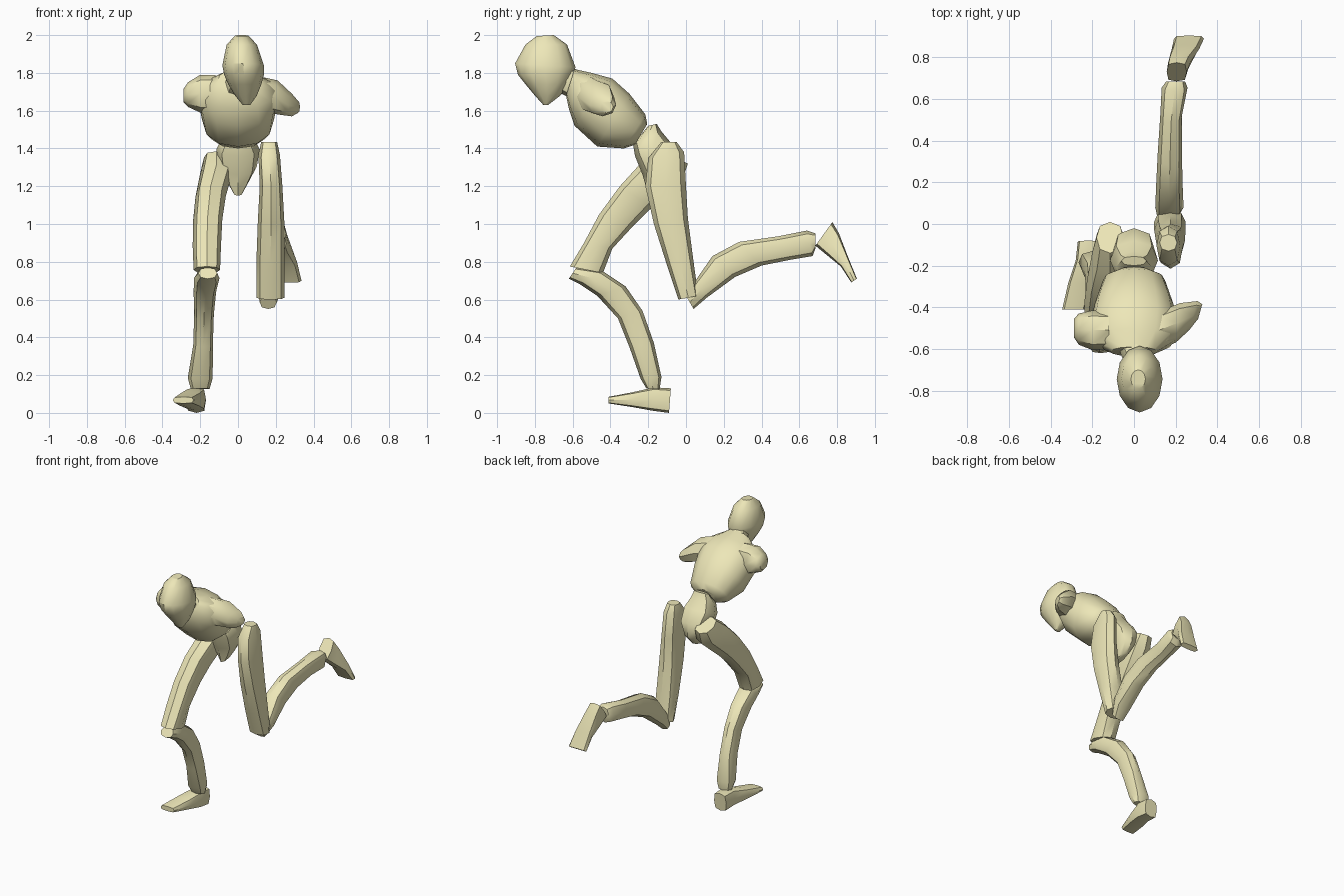
import bpy, bmesh, math
from mathutils import Vector

mat = bpy.data.materials.new("pale_yellow")
mat.diffuse_color = (0.85, 0.80, 0.48, 1)


def skin(name, rings, n=8, power=0.85, angle=40):
    """Loft through rings given as (centre, u, v); power < 1 makes sections squarer."""
    bm = bmesh.new()
    loops = []
    for c, u, v in rings:
        loop = []
        for i in range(n):
            a = 2 * math.pi * i / n
            s, t = [math.copysign(abs(k) ** power, k) if abs(k) > 1e-6 else 0
                    for k in (math.cos(a), math.sin(a))]
            loop.append(bm.verts.new(c + u * s + v * t))
        loops.append(loop)
    for a, b in zip(loops, loops[1:]):
        for i in range(n):
            j = (i + 1) % n
            bm.faces.new((a[i], a[j], b[j], b[i]))
    bm.faces.new(loops[0][::-1])
    bm.faces.new(loops[-1])
    bmesh.ops.recalc_face_normals(bm, faces=bm.faces)
    me = bpy.data.meshes.new(name)
    bm.to_mesh(me)
    bm.free()
    ob = bpy.data.objects.new(name, me)
    bpy.context.collection.objects.link(ob)
    me.materials.append(mat)
    bpy.ops.object.select_all(action='DESELECT')
    bpy.context.view_layer.objects.active = ob
    ob.select_set(True)
    bpy.ops.object.shade_smooth_by_angle(angle=math.radians(angle))
    return ob


def profile(name, rows, **kw):
    """Rows: front y, z / back y, z of the side outline, centre x, half width."""
    rings = []
    for y1, z1, y2, z2, x, w in rows:
        p, q = Vector((x, y1, z1)), Vector((x, y2, z2))
        rings.append(((p + q) / 2, (q - p) / 2, Vector((w, 0, 0))))
    return skin(name, rings, **kw)


def stub(name, rows):
    """Arm stump along x. Rows: x, y, z, half depth, half height, slant."""
    skin(name, [(Vector((x, y, z)), Vector((s, ry, 0)), Vector((0, 0, rz)))
                for x, y, z, ry, rz, s in rows], power=0.95)


# Head
profile("head", [
    (-.79, 1.995, -.70, 2.0, .02, .035), (-.85, 1.95, -.63, 1.95, .02, .08),
    (-.905, 1.85, -.585, 1.83, .027, .11), (-.89, 1.79, -.60, 1.79, .032, .105),
    (-.85, 1.74, -.625, 1.74, .036, .088), (-.80, 1.68, -.665, 1.68, .042, .058),
    (-.755, 1.63, -.73, 1.63, .045, .02)], n=12, power=1)

# Neck and chest
profile("neck", [
    (-.56, 1.64, -.50, 1.78, 0, .08), (-.66, 1.69, -.585, 1.82, .01, .075),
    (-.71, 1.74, -.64, 1.84, .02, .06)])
profile("chest", [
    (-.27, 1.42, -.205, 1.53, 0, .09), (-.33, 1.40, -.215, 1.58, 0, .15),
    (-.47, 1.41, -.30, 1.69, 0, .19), (-.59, 1.52, -.39, 1.77, 0, .21),
    (-.62, 1.61, -.50, 1.80, 0, .195), (-.635, 1.68, -.59, 1.82, 0, .11)],
    n=12, power=0.9)

# Arm stumps
stub("right_arm_stump", [
    (-.12, -.51, 1.69, .09, .10, 0), (-.20, -.51, 1.69, .095, .10, 0),
    (-.265, -.505, 1.685, .075, .065, 0), (-.288, -.50, 1.68, .045, .035, 0)])
stub("left_arm_stump", [
    (.12, -.51, 1.69, .09, .09, 0), (.21, -.475, 1.67, .095, .09, .01),
    (.285, -.44, 1.63, .07, .06, .02), (.318, -.42, 1.62, .035, .032, .01)])

# Waist and pelvis
profile("pelvis", [
    (-.20, 1.52, -.155, 1.53, 0, .06), (-.28, 1.42, -.13, 1.49, 0, .085),
    (-.27, 1.36, -.08, 1.43, 0, .115), (-.23, 1.26, -.02, 1.35, 0, .10),
    (-.21, 1.19, -.02, 1.25, 0, .055), (-.20, 1.15, -.08, 1.18, 0, .025)])

# Trailing leg (bent back)
profile("trailing_thigh", [
    (-.13, 1.435, -.05, 1.435, .165, .042), (-.20, 1.35, -.01, 1.38, .165, .057),
    (-.215, 1.20, 0, 1.20, .175, .06), (-.17, 1.0, .01, 1.03, .175, .07),
    (-.10, .78, .04, .80, .172, .075), (-.04, .60, .065, .62, .172, .075)])
profile("trailing_shin", [
    (.04, .55, 0, .62, .16, .045), (.11, .61, .05, .70, .17, .068),
    (.26, .72, .14, .83, .17, .063), (.40, .78, .28, .905, .172, .058),
    (.55, .81, .49, .935, .178, .052), (.67, .83, .64, .965, .195, .062),
    (.685, .87, .685, .95, .20, .045)])
profile("trailing_foot", [
    (.685, .885, .775, 1.01, .205, .048), (.74, .84, .81, .95, .217, .053),
    (.82, .775, .86, .82, .247, .066), (.875, .69, .905, .71, .264, .072)],
    power=0.55)

# Leading leg (planted)
profile("leading_thigh", [
    (-.14, 1.385, .01, 1.32, -.115, .065), (-.25, 1.31, -.02, 1.23, -.115, .085),
    (-.35, 1.20, -.18, 1.09, -.145, .08), (-.46, 1.05, -.27, 1.0, -.16, .077),
    (-.54, .90, -.39, .87, -.165, .075), (-.615, .775, -.44, .74, -.165, .07)])
profile("leading_shin", [
    (-.62, .71, -.58, .77, -.16, .05), (-.56, .68, -.44, .75, -.165, .067),
    (-.47, .62, -.32, .67, -.175, .06), (-.36, .50, -.23, .54, -.18, .052),
    (-.30, .35, -.17, .37, -.185, .052), (-.24, .18, -.13, .19, -.20, .066),
    (-.21, .13, -.14, .125, -.20, .05)])
profile("leading_foot", [
    (-.09, 0, -.08, .13, -.22, .05), (-.18, .012, -.17, .135, -.225, .055),
    (-.28, .03, -.28, .11, -.255, .06), (-.41, .05, -.41, .085, -.29, .055)],
    power=0.55)
